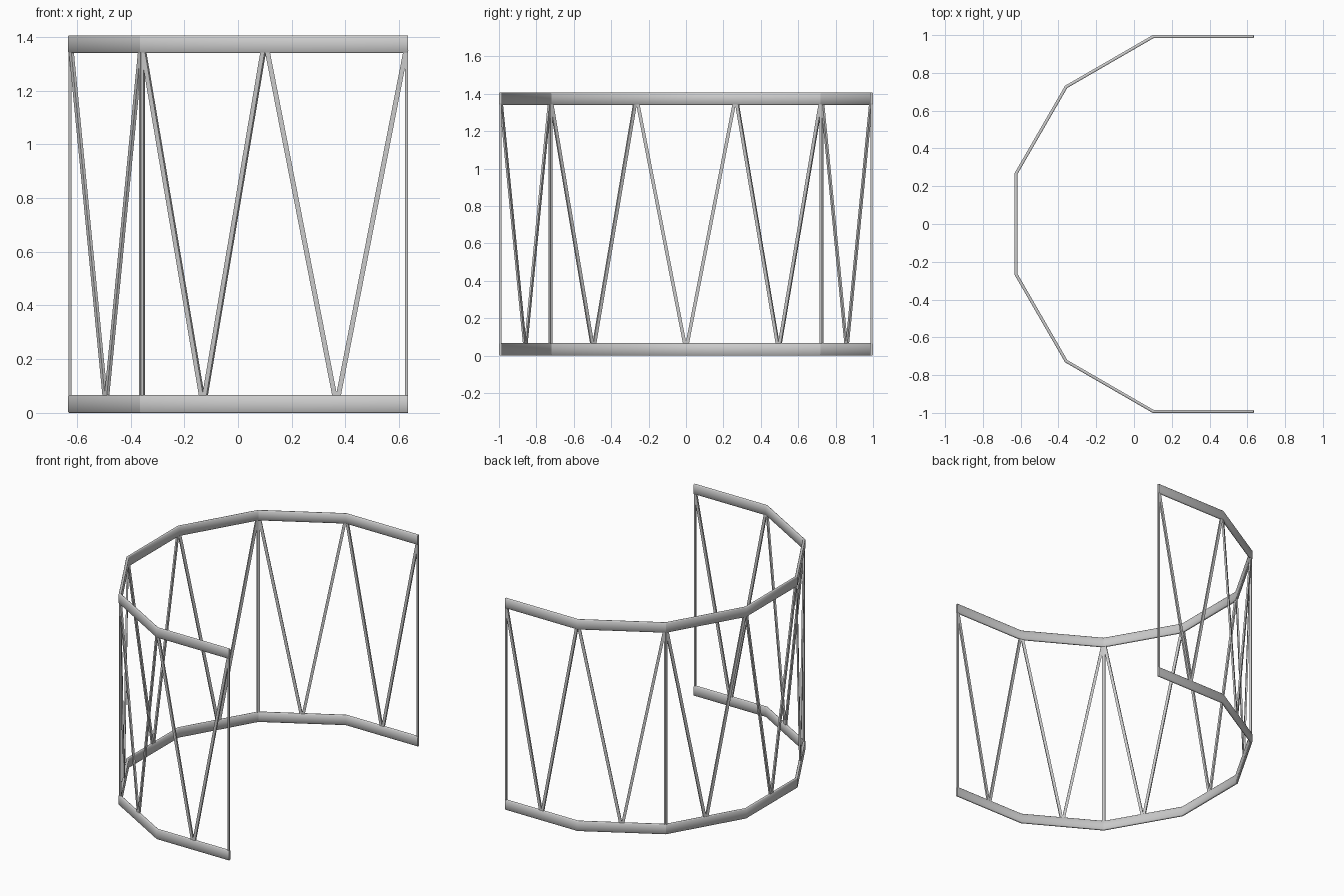
import bpy, bmesh, math
from mathutils import Vector

if "Cube" in bpy.data.objects:
    bpy.data.objects.remove(bpy.data.objects["Cube"])

A = 0.992                  # distance from ring axis to rail centreline
CX = 0.367                 # ring axis x
H, RH, T = 1.406, 0.066, 0.016   # total height, rail height, rail thickness
BAR_W, BAR_T = 0.018, 0.011      # diagonal bar section
POST = 0.011


def corner(k, off=0.0, z=0.0):
    """Corner k (0..7) of the open twelve-sided ring, offset outwards."""
    ang = math.radians(75 + 30 * k)
    r = (A + off) / math.cos(math.radians(15))
    x = CX + r * math.cos(ang)
    if k in (0, 7):        # square-cut free ends
        x = CX + A * math.tan(math.radians(15))
    return Vector((x, r * math.sin(ang), z))


def finish(bm, name, smooth=False):
    bmesh.ops.recalc_face_normals(bm, faces=bm.faces)
    me = bpy.data.meshes.new(name)
    bm.to_mesh(me)
    bm.free()
    ob = bpy.data.objects.new(name, me)
    bpy.context.collection.objects.link(ob)
    if smooth:
        bpy.ops.object.select_all(action='DESELECT')
        ob.select_set(True)
        bpy.context.view_layer.objects.active = ob
        bpy.ops.object.shade_smooth_by_angle(angle=math.radians(50))
    return ob


def rail(name, ks, z0):
    """Flat rail with chamfered edges swept along corners ks."""
    bm = bmesh.new()
    h, t, c = RH / 2, T / 2, 0.004
    prof = [(t, -h + c), (t, h - c), (t - c, h), (c - t, h),
            (-t, h - c), (-t, c - h), (c - t, -h), (t - c, -h)]
    rings = [[bm.verts.new(corner(k, o, z0 + h + z)) for o, z in prof] for k in ks]
    n = len(prof)
    for a, b in zip(rings, rings[1:]):
        for i in range(n):
            j = (i + 1) % n
            bm.faces.new((a[i], a[j], b[j], b[i]))
    bm.faces.new(rings[0])
    bm.faces.new(rings[-1])
    finish(bm, name, True)


def add_bar(bm, p, q, normal, w, t):
    """Rectangular bar from p to q, w wide in the panel plane, t thick."""
    side = (q - p).cross(normal).normalized() * w / 2
    out = normal * t / 2
    ends = [[bm.verts.new(e + side * s + out * o)
             for s, o in ((1, 1), (-1, 1), (-1, -1), (1, -1))] for e in (p, q)]
    a, b = ends
    for i in range(4):
        j = (i + 1) % 4
        bm.faces.new((a[i], a[j], b[j], b[i]))
    bm.faces.new(a)
    bm.faces.new(b)


LOW, HIGH = RH - 0.012, H - RH + 0.012

# three panels: two straight sides, three sides, two sides
for label, ks in (("back", [0, 1, 2]), ("middle", [2, 3, 4, 5]), ("front", [5, 6, 7])):
    rail(label + "_bottom_rail", ks, 0.0)
    rail(label + "_top_rail", ks, H - RH)
    braces, posts = bmesh.new(), bmesh.new()
    for a, b in zip(ks, ks[1:]):
        pa, pb = corner(a), corner(b)
        d = (pb - pa).normalized()
        nrm = d.cross(Vector((0, 0, 1))).normalized()
        # V brace in every side
        low = (pa + pb) / 2 + Vector((0, 0, LOW))
        for p, s in ((pa, 1), (pb, -1)):
            add_bar(braces, low - d * s * 0.005,
                    p + d * s * 0.007 + Vector((0, 0, HIGH)), nrm, BAR_W, BAR_T)
        # upright posts at the panel ends
        for k, p, s in ((a, pa, 1), (b, pb, -1)):
            if k in (ks[0], ks[-1]):
                e = p + d * s * POST / 2
                add_bar(posts, e + Vector((0, 0, LOW)), e + Vector((0, 0, HIGH)),
                        nrm, POST, POST)
    finish(braces, label + "_braces")
    finish(posts, label + "_posts")
